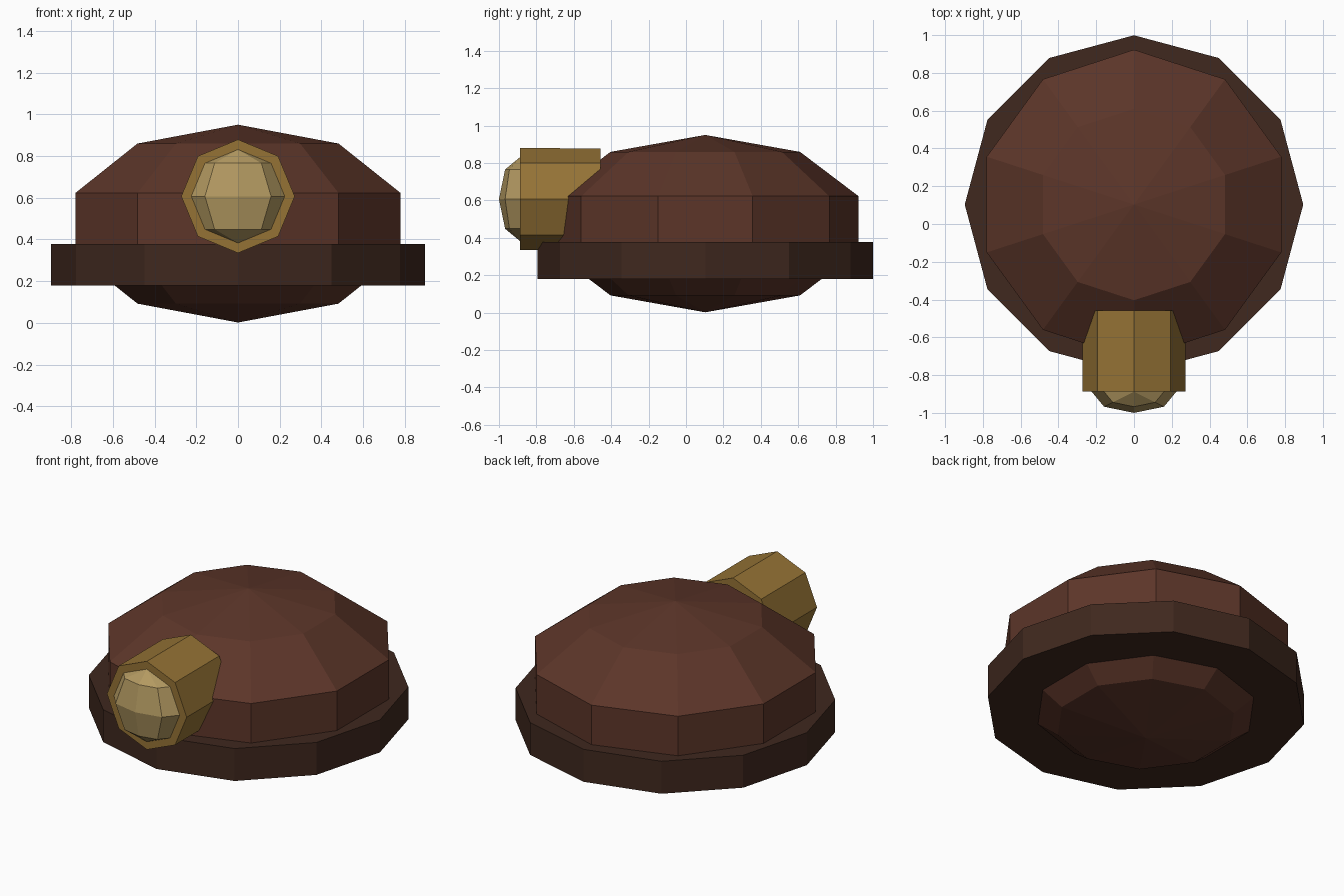
import bpy, bmesh
from math import sin, cos, pi
from mathutils import Matrix

if "Cube" in bpy.data.objects:
    bpy.data.objects.remove(bpy.data.objects["Cube"])


def material(name, rgb):
    mat = bpy.data.materials.new(name)
    mat.diffuse_color = (*rgb, 1)
    mat.use_nodes = True
    mat.node_tree.nodes["Principled BSDF"].inputs["Base Color"].default_value = mat.diffuse_color
    return mat


def add_part(name, profile, sides, centre, mat, transform=Matrix()):
    """Faceted solid of revolution about z; profile of (radius, z), bottom to top."""
    bm = bmesh.new()
    rings = []
    for r, z in profile:
        if r < 1e-5:
            rings.append([bm.verts.new((0, 0, z))] * sides)
        else:
            angles = [pi / 2 + 2 * pi * i / sides for i in range(sides)]
            rings.append([bm.verts.new((r * cos(a), r * sin(a), z)) for a in angles])
    for low, high in zip(rings, rings[1:]):
        for i in range(sides):
            j = (i + 1) % sides
            bm.faces.new(dict.fromkeys((low[i], low[j], high[j], high[i])))
    # flat caps on open ends
    for ring in (rings[0], rings[-1]):
        if ring[0] is not ring[1]:
            bm.faces.new(ring)
    bm.transform(transform)
    bmesh.ops.recalc_face_normals(bm, faces=bm.faces)
    mesh = bpy.data.meshes.new(name)
    bm.to_mesh(mesh)
    bm.free()
    mesh.materials.append(mat)
    obj = bpy.data.objects.new(name, mesh)
    obj.location = centre
    bpy.context.collection.objects.link(obj)
    return obj


def ball(radius, bands):
    return [(radius * sin(pi * i / bands), -radius * cos(pi * i / bands))
            for i in range(bands + 1)]


leather = material("brown_shell", (0.107, 0.036, 0.022))
dark = material("dark_rim", (0.05, 0.021, 0.013))
brass = material("brass", (0.30, 0.17, 0.036))
glass = material("pale_lens", (0.45, 0.32, 0.12))

# Helmet shell and rim
add_part("dome", ball(0.862, 5), 10, (0, 0.103, 0.476), leather,
         Matrix.Diagonal((1, 1, 0.55, 1)))
add_part("rim", [(0.896, -0.1), (0.896, 0.1)], 12, (0, 0.103, 0.279), dark)

# Lamp barrel pointing forward, with a flattened lens
add_part("lamp_barrel", [(0.272, -0.215), (0.272, 0.215)], 8, (0, -0.673, 0.607),
         brass, Matrix.Rotation(pi / 2, 4, 'X'))
add_part("lamp_lens", ball(0.224, 4), 8, (0, -0.888, 0.607), glass,
         Matrix.Diagonal((1, 0.5, 1, 1)))
